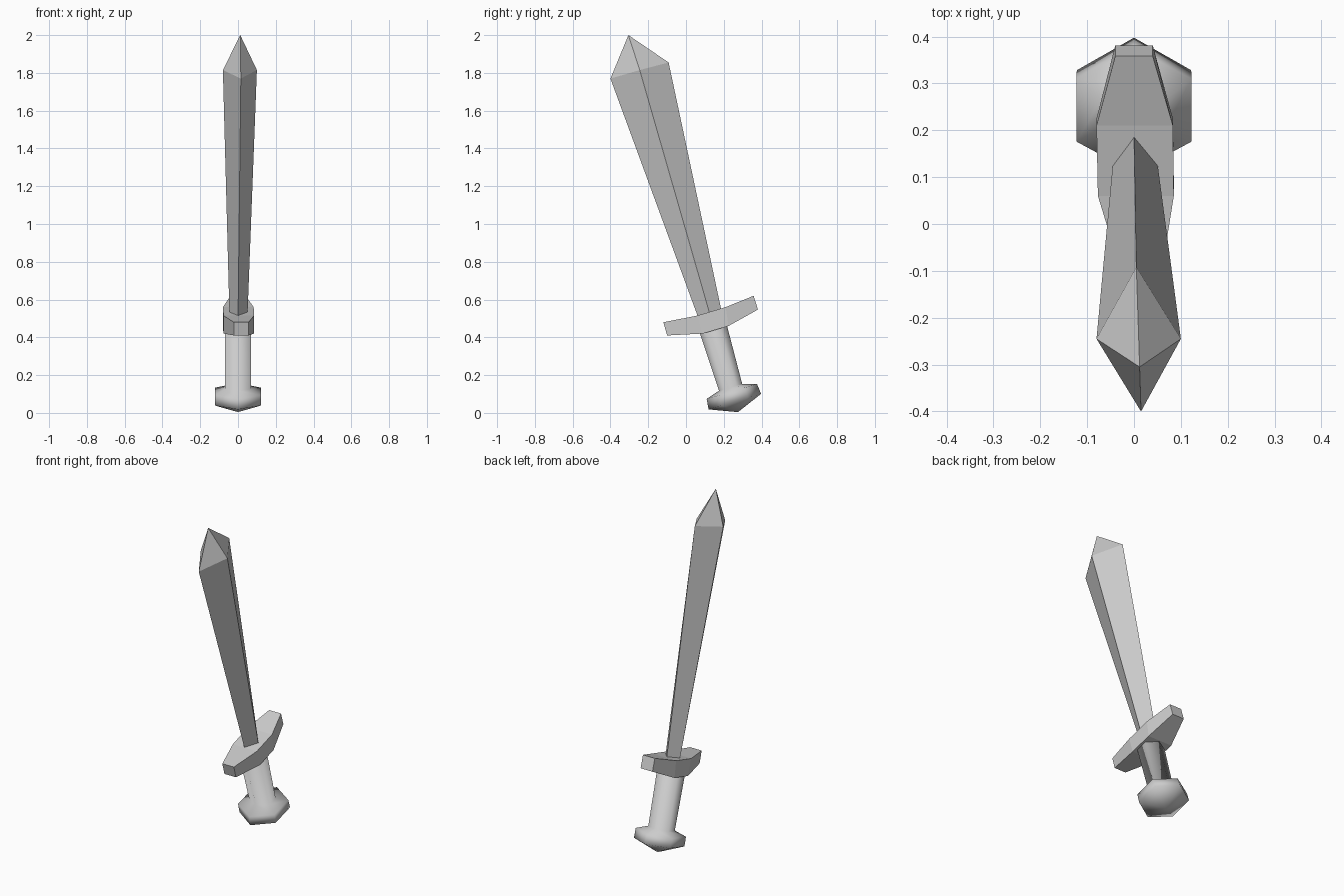
import bpy, bmesh, math
from mathutils import Vector

cube = bpy.data.objects.get("Cube")
if cube:
    bpy.data.objects.remove(cube, do_unlink=True)

GREY = (0.6, 0.6, 0.6, 1)
mat = bpy.data.materials.new("plain grey")
mat.use_nodes = True
mat.diffuse_color = GREY
mat.node_tree.nodes["Principled BSDF"].inputs["Base Color"].default_value = GREY


def loft(name, rings, smooth=False):
    """Skin a list of rings; a ring of one point closes to an apex."""
    bm = bmesh.new()
    rows = [[bm.verts.new(p) for p in ring] for ring in rings]
    for a, b in zip(rows, rows[1:]):
        n = max(len(a), len(b))
        for i in range(n):
            j = (i + 1) % n
            quad = [a[i % len(a)], a[j % len(a)], b[j % len(b)], b[i % len(b)]]
            bm.faces.new(list(dict.fromkeys(quad)))
    for row in (rows[0], rows[-1]):
        if len(row) > 2:
            bm.faces.new(row)
    bmesh.ops.recalc_face_normals(bm, faces=bm.faces[:])
    for f in bm.faces:
        f.smooth = smooth
    mesh = bpy.data.meshes.new(name)
    bm.to_mesh(mesh)
    bm.free()
    mesh.materials.append(mat)
    obj = bpy.data.objects.new(name, mesh)
    bpy.context.collection.objects.link(obj)
    return obj


# Handle: six-sided smooth pommel and grip along a leaning axis
TILT = math.radians(16.5)
AXIS = Vector((0, -math.sin(TILT), math.cos(TILT)))
SIDE = Vector((0, math.cos(TILT), math.sin(TILT)))
BOTTOM = Vector((0, 0.275, 0.004))


def hexagon(height, half_width, depth):
    centre = BOTTOM + AXIS * height
    ring = []
    for k in range(6):
        a = math.radians(60 * k)
        x = math.sin(a) / math.sin(math.radians(60)) * half_width
        ring.append(centre + Vector((x, 0, 0)) + SIDE * math.cos(a) * depth)
    return ring


loft("pommel_and_grip", [
    [BOTTOM],
    hexagon(0.058, 0.122, 0.145),
    hexagon(0.114, 0.123, 0.139),
    hexagon(0.137, 0.068, 0.064),
    hexagon(0.47, 0.069, 0.075),
], smooth=True)

# Guard: curved bar, each station is left x, right x, top (y, z), bottom (y, z)
stations = [
    (-0.022, 0.056, (-0.12, 0.48), (-0.10, 0.41)),
    (-0.077, 0.085, (0.06, 0.515), (0.09, 0.42)),
    (-0.08, 0.083, (0.21, 0.56), (0.225, 0.46)),
    (-0.04, 0.04, (0.358, 0.62), (0.381, 0.547)),
]
loft("guard", [[(l, *t), (r, *t), (r, *b), (l, *b)] for l, r, t, b in stations])

# Blade: diamond section widening to a point: front, left, back, right corners
loft("blade", [
    [(0, 0.07, 0.49), (0.05, 0.13, 0.51), (0, 0.19, 0.53), (-0.045, 0.13, 0.51)],
    [(0.015, -0.40, 1.77), (0.10, -0.245, 1.815), (0.005, -0.092, 1.855), (-0.08, -0.245, 1.815)],
    [(0.012, -0.305, 2.0)],
])
